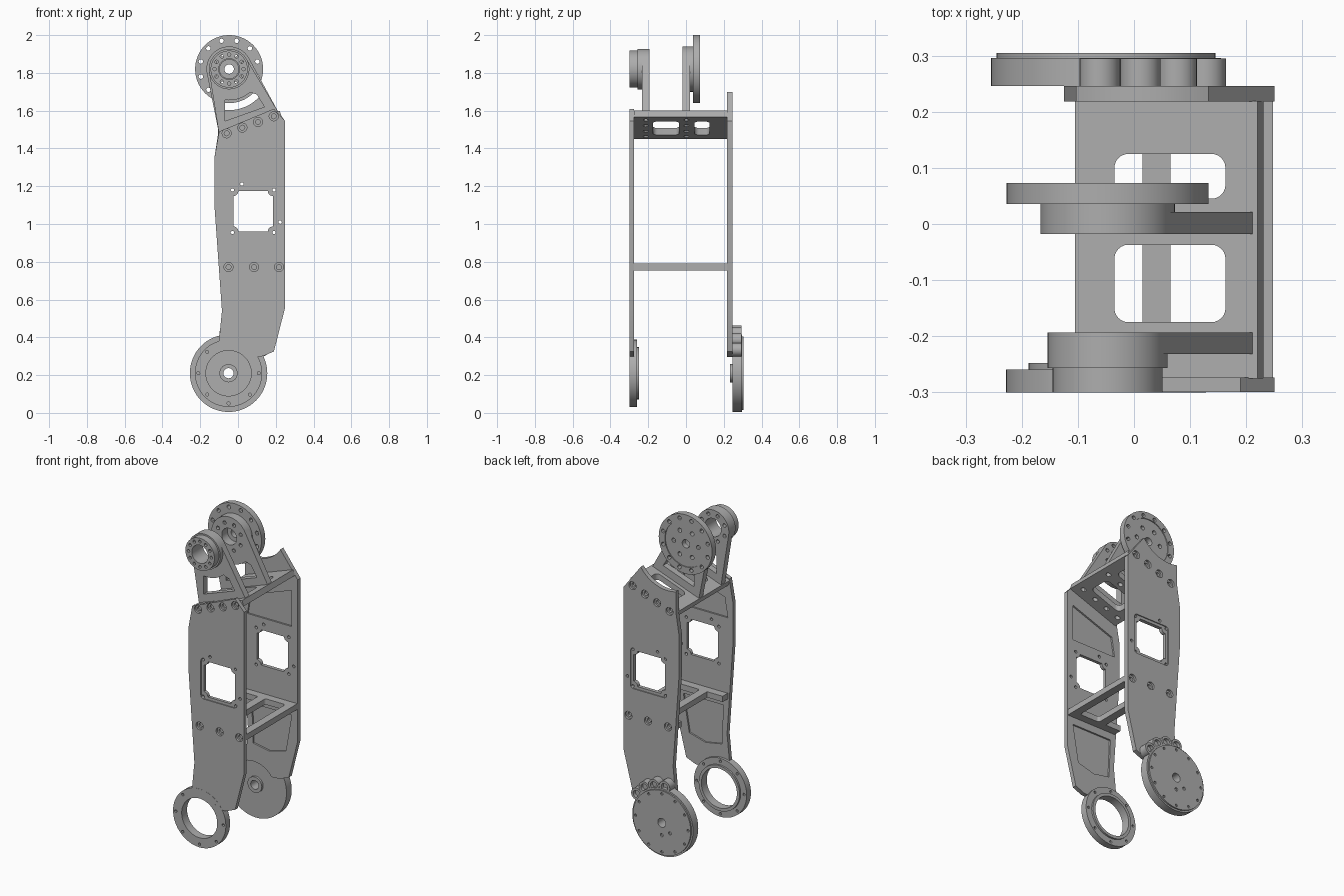
import bpy, bmesh, math

if "Cube" in bpy.data.objects:
    bpy.data.objects.remove(bpy.data.objects["Cube"], do_unlink=True)

grey = bpy.data.materials.new("machined_grey")
grey.use_nodes = True
colour = (0.42, 0.42, 0.42, 1)
grey.diffuse_color = colour
grey.node_tree.nodes["Principled BSDF"].inputs["Base Color"].default_value = colour

LOW = (-0.05, 0.21)    # lower joint axis
TOP = (-0.047, 1.82)   # upper joint axis
parts = []


def arc(c, r, a0, a1, n=24):
    steps = [math.radians(a0 + (a1 - a0) * i / n) for i in range(n + 1)]
    return [(c[0] + r * math.cos(a), c[1] + r * math.sin(a)) for a in steps]


def circle(c, r, n=48):
    return arc(c, r, 0, 360, n)[:-1]


def bolt_circle(c, r, count, size, start=0):
    return [circle(p, size, 12) for p in arc(c, r, start, start + 360, count)[:-1]]


def rounded(x0, x1, z0, z1, r):
    corners = [((x1 - r, z1 - r), 0), ((x0 + r, z1 - r), 90),
               ((x0 + r, z0 + r), 180), ((x1 - r, z0 + r), 270)]
    return [p for c, a in corners for p in arc(c, r, a, a + 90, 6)]


def mesh_of(name, solids, axis="y"):
    """Extrude each (outline, start, end) along the axis into one mesh."""
    bm = bmesh.new()
    for pts, a, b in solids:
        rings = [[bm.verts.new((u, h, v) if axis == "y" else (u, v, h)) for u, v in pts] for h in (a, b)]
        bm.faces.new(rings[0])
        bm.faces.new(rings[1][::-1])
        n = len(pts)
        for i in range(n):
            j = (i + 1) % n
            bm.faces.new((rings[0][j], rings[0][i], rings[1][i], rings[1][j]))
    bmesh.ops.recalc_face_normals(bm, faces=bm.faces)
    me = bpy.data.meshes.new(name)
    bm.to_mesh(me)
    bm.free()
    ob = bpy.data.objects.new(name, me)
    bpy.context.collection.objects.link(ob)
    return ob


def part(name, outline, a, b, *cut_passes, axis="y", cut_axis=None):
    """One extruded part; each pass is a list of non-touching cutters."""
    ob = mesh_of(name, [(outline, a, b)], axis)
    ob.data.materials.append(grey)
    for cuts in cut_passes:
        cutter = mesh_of("cutter", cuts, cut_axis or axis)
        cutter.hide_render = True
        mod = ob.modifiers.new("cut", "BOOLEAN")
        mod.operation = "DIFFERENCE"
        mod.solver = "EXACT"
        mod.object = cutter
        bpy.context.view_layer.update()
        graph = bpy.context.evaluated_depsgraph_get()
        ob_mesh = bpy.data.meshes.new_from_object(ob.evaluated_get(graph))
        ob.modifiers.clear()
        ob.data = ob_mesh
        bpy.data.objects.remove(cutter, do_unlink=True)
    parts.append(ob)
    return ob


def through(outlines, a, b):
    return [(o, a - 0.02, b + 0.02) for o in outlines]


# Side plates: shared silhouette, bolts, motor window and inner pockets
right_edge = [(0.13, 0.30), (0.19, 0.325), (0.25, 0.56), (0.25, 1.545)]
left_edge = [(-0.125, 1.35), (-0.125, 1.10), (-0.085, 0.54), (-0.10, 0.39)]
foot = arc(LOW, 0.15, 110, 35, 12)
front_top = [(0.19, 1.61), (-0.10, 1.49)]
back_top = [(0.133, 1.70)] + arc(TOP, 0.217, -34, -105, 16) + [(-0.105, 1.48)]

bolts = [(-0.06 + 0.083 * i, 1.48 + 0.03 * i) for i in range(4)]
bolts += [(x, 0.772) for x in (-0.05, 0.085, 0.217)]
window = []
for c, a in [((0.185, 1.175), 270), ((-0.025, 1.175), 0), ((-0.025, 0.96), 90), ((0.185, 0.96), 180)]:
    window += arc(c, 0.027, a, a - 90, 6)
small = [circle(p, 0.009, 12) for p in ((0.02, 1.212), (0.223, 1.01), (0.19, 1.18),
                                        (-0.03, 1.18), (-0.03, 0.955), (0.19, 0.955))]
upper_pocket = [(0.21, 1.47), (-0.07, 1.37), (-0.09, 1.25), (0.21, 1.25)]
lower_pocket = [(0.21, 0.71), (-0.06, 0.71), (-0.05, 0.47), (0.06, 0.45), (0.17, 0.48)]


def side_plate(name, top, y_out, y_in):
    s = 1 if y_in > y_out else -1
    lo, hi = min(y_out, y_in), max(y_out, y_in)
    recess = [(circle(p, 0.024, 24), y_out - s * 0.02, y_out + s * 0.013) for p in bolts]
    recess += [(rounded(-0.042, 0.202, 0.943, 1.192, 0.02), y_out - s * 0.02, y_out + s * 0.006)]
    recess += [(p, y_in - s * 0.01, y_in + s * 0.02) for p in (upper_pocket, lower_pocket)]
    holes = through([circle(p, 0.013, 16) for p in bolts] + [window] + small, lo, hi)
    part(name, right_edge + top + left_edge + foot, lo, hi, recess, holes)


side_plate("front_side_plate", front_top, -0.299, -0.274)
side_plate("back_side_plate", back_top, 0.246, 0.218)

# Lower front bearing ring
part("front_ring", circle(LOW, 0.178, 64), -0.30, -0.259,
     through([circle(LOW, 0.12, 64)] + bolt_circle(LOW, 0.16, 8, 0.008), -0.30, -0.25))
part("front_ring_step", circle(LOW, 0.138, 64), -0.2595, -0.248,
     through([circle(LOW, 0.12, 64)], -0.26, -0.248))

# Lower back drive disc with bolt lobes, cover and hub
lobes = arc(LOW, 0.217, 35, 93, 3)
part("drive_disc", circle(LOW, 0.205, 72), 0.246, 0.296,
     through([circle(LOW, 0.027, 24)], 0.246, 0.296))
for i, p in enumerate(lobes):
    part(f"drive_disc_lobe_{i + 1}", circle(p, 0.036, 24), 0.2455, 0.295,
         [(circle(p, 0.022, 20), 0.275, 0.32)])
part("drive_cover", circle(LOW, 0.195, 72), 0.2955, 0.305,
     through([circle(LOW, 0.027, 24)] + [circle((LOW[0] + x, LOW[1] - d), 0.01, 12)
             for x, d in ((0, 0.075), (-0.055, 0.05))]
             + bolt_circle(LOW, 0.177, 12, 0.008), 0.2955, 0.305))
part("drive_hub", circle(LOW, 0.048, 32), 0.232, 0.247,
     through([circle(LOW, 0.027, 24)], 0.232, 0.247))

# Sloping upper cross plate with two windows and arm bolt holes
slope = [(-0.105, 1.483), (0.22, 1.60), (0.231, 1.567), (-0.094, 1.45)]
openings = [(rounded(-0.035, 0.163, y0, y1, 0.025), 1.3, 1.8)
            for y0, y1 in ((-0.175, -0.037), (0.045, 0.125))]
openings += [(circle((x, y), 0.014, 12), 1.3, 1.8)
             for x in (-0.06, 0.02, 0.10, 0.185) for y in (-0.213, 0.002)]
part("upper_cross_plate", slope, -0.275, 0.219, openings, cut_axis="z")

# Lower cross brace: open at one side, with a centre bar
brace = [(-0.09, -0.275), (0.248, -0.275), (0.248, 0.219), (-0.09, 0.219),
         (-0.09, 0.17), (0.015, 0.17), (0.015, -0.225), (-0.09, -0.225)]
part("lower_cross_brace", brace, 0.755, 0.79,
     [(rounded(0.065, 0.20, -0.225, 0.17, 0.015), 0.7, 0.85)], axis="z")

# Two upright arms on the cross plate
arm_window = [(-0.07, 1.545), (0.14, 1.62), (0.10, 1.685)] + arc(TOP, 0.165, -48, -98, 8)


def arm(name, r, y0, y1, bore):
    outline = arc(TOP, r, 27, 188) + [(-0.10, 1.475), (0.215, 1.59)]
    part(name, outline, y0, y1,
         through([arm_window, circle(TOP, bore)] + bolt_circle(TOP, 0.083, 8, 0.011, 22), y0, y1))


def collar(name, r, y0, y1, bore, *hole_sets):
    holes = [h for s in hole_sets for h in s]
    part(name, circle(TOP, r, 64), y0, y1, through([circle(TOP, bore)] + holes, y0, y1))


arm("front_arm", 0.107, -0.232, -0.193, 0.055)
collar("front_arm_boss", 0.107, -0.257, -0.194, 0.055, bolt_circle(TOP, 0.083, 8, 0.011, 22))
collar("front_arm_bearing", 0.098, -0.30, -0.2565, 0.055, bolt_circle(TOP, 0.077, 12, 0.009))
arm("back_arm", 0.12, -0.018, 0.021, 0.05)
collar("back_arm_boss", 0.12, -0.0175, 0.0365, 0.05, bolt_circle(TOP, 0.083, 8, 0.011, 22))
collar("output_disc", 0.18, 0.036, 0.068, 0.025, bolt_circle(TOP, 0.155, 12, 0.012, 15),
       bolt_circle(TOP, 0.083, 6, 0.013))
collar("output_disc_rim", 0.18, 0.0675, 0.073, 0.138, bolt_circle(TOP, 0.155, 12, 0.012, 15))

# Smooth round walls, keep edges crisp
bpy.ops.object.select_all(action="DESELECT")
for ob in parts:
    ob.select_set(True)
bpy.context.view_layer.objects.active = parts[0]
bpy.ops.object.shade_smooth_by_angle(angle=math.radians(30))
